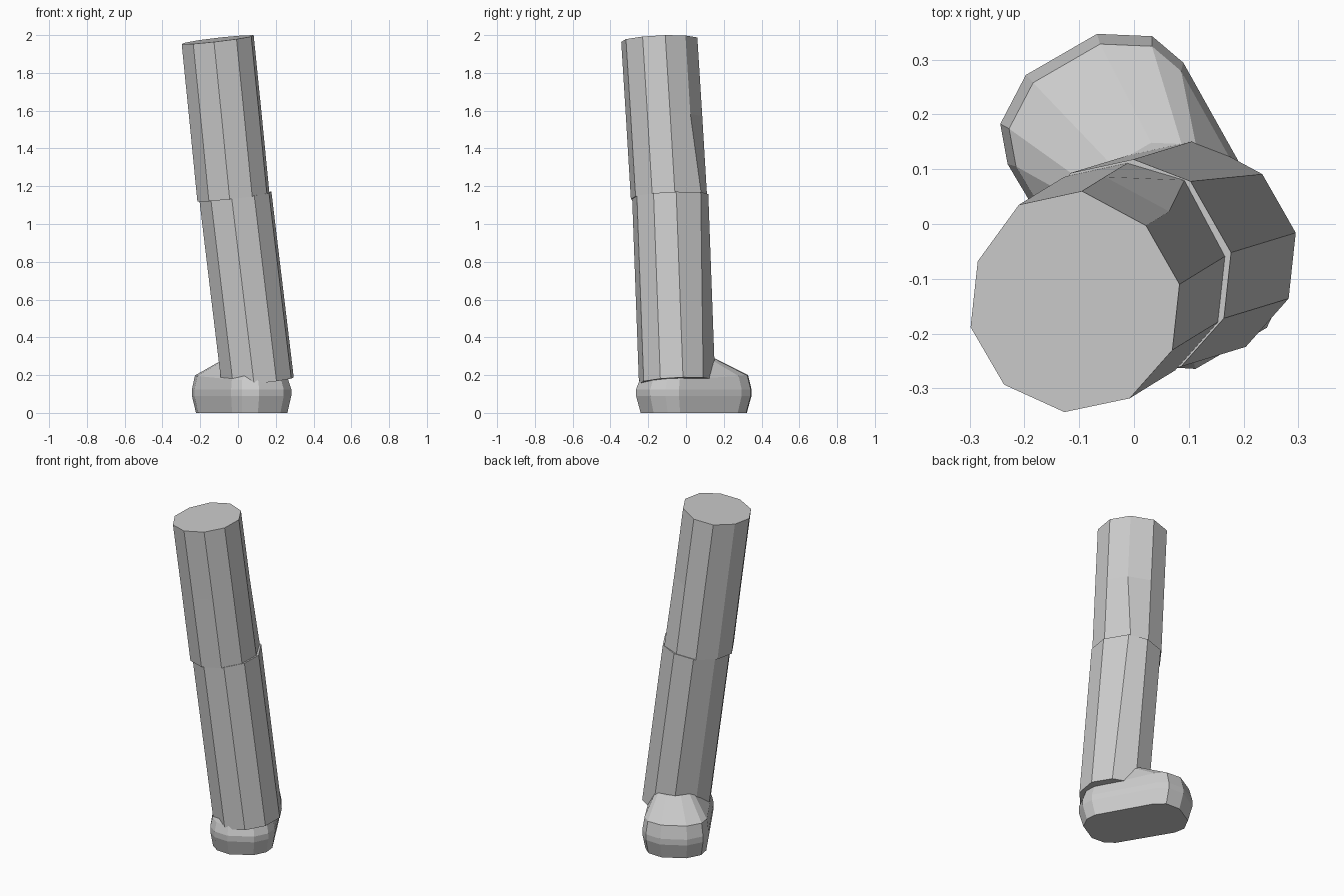
import bpy
import bmesh
from math import radians, cos, sin
from mathutils import Vector

if "Cube" in bpy.data.objects:
    bpy.data.objects.remove(bpy.data.objects["Cube"])

# Ten-sided limb cross-section, relative to the limb axis
LIMB = [(.191, .031), (.13, .138), (.013, .201), (-.102, .176), (-.177, .073),
        (-.19, -.047), (-.129, -.152), (-.019, -.202), (.1, -.177), (.178, -.089)]
TILT = (.117, .05)   # slope of the limb end caps


def loft(name, rings):
    """Join rings of points with quads and cap both ends."""
    bm = bmesh.new()
    rows = [[bm.verts.new(p) for p in ring] for ring in rings]
    n = len(rows[0])
    for a, b in zip(rows, rows[1:]):
        for i in range(n):
            j = (i + 1) % n
            bm.faces.new((a[i], a[j], b[j], b[i]))
    bm.faces.new(rows[0][::-1])
    bm.faces.new(rows[-1])
    bmesh.ops.recalc_face_normals(bm, faces=bm.faces)
    mesh = bpy.data.meshes.new(name)
    bm.to_mesh(mesh)
    bm.free()
    obj = bpy.data.objects.new(name, mesh)
    bpy.context.collection.objects.link(obj)
    return obj


def limb_ring(cx, cy, cz, bulge=(0, 0)):
    """Tilted limb section; bulge pushes out the corner behind the knee."""
    ring = []
    for i, (x, y) in enumerate(LIMB):
        z = cz + TILT[0] * x + TILT[1] * y
        if i == 1:
            x, y = x + bulge[0], y + bulge[1]
        ring.append(Vector((cx + x, cy + y, z)))
    return ring


# Upper leg
loft("upper_leg", [limb_ring(-.025, -.09, 1.143, (-.013, .032)),
                   limb_ring(-.066, -.115, 1.56),
                   limb_ring(-.108, -.141, 1.976)])

# Lower leg
loft("lower_leg", [limb_ring(.104, -.047, .165),
                   limb_ring(-.014, -.083, 1.147, (-.013, .023))])

# Foot: half outline (half width, distance along the foot), mirrored
HALF = [(.075, -.285), (.15, -.235), (.18, -.17),
        (.185, .21), (.16, .28), (.075, .334)]
OUTLINE = HALF + [(-w, a) for w, a in reversed(HALF)]
TURN = radians(30)   # toe swings towards the back left


def foot_ring(scale, z, p0=.04, a0=.02, slope=0):
    ring = []
    for w, a in OUTLINE:
        p, q = p0 + w * scale, a0 + (a - .02) * scale
        ring.append(Vector((p * cos(TURN) - q * sin(TURN),
                            p * sin(TURN) + q * cos(TURN),
                            z + slope * q)))
    return ring


loft("foot", [foot_ring(.92, 0), foot_ring(1, .09), foot_ring(1, .125),
              foot_ring(.94, .185, slope=.05),
              foot_ring(.55, .29, p0=.06, a0=-.06)])
